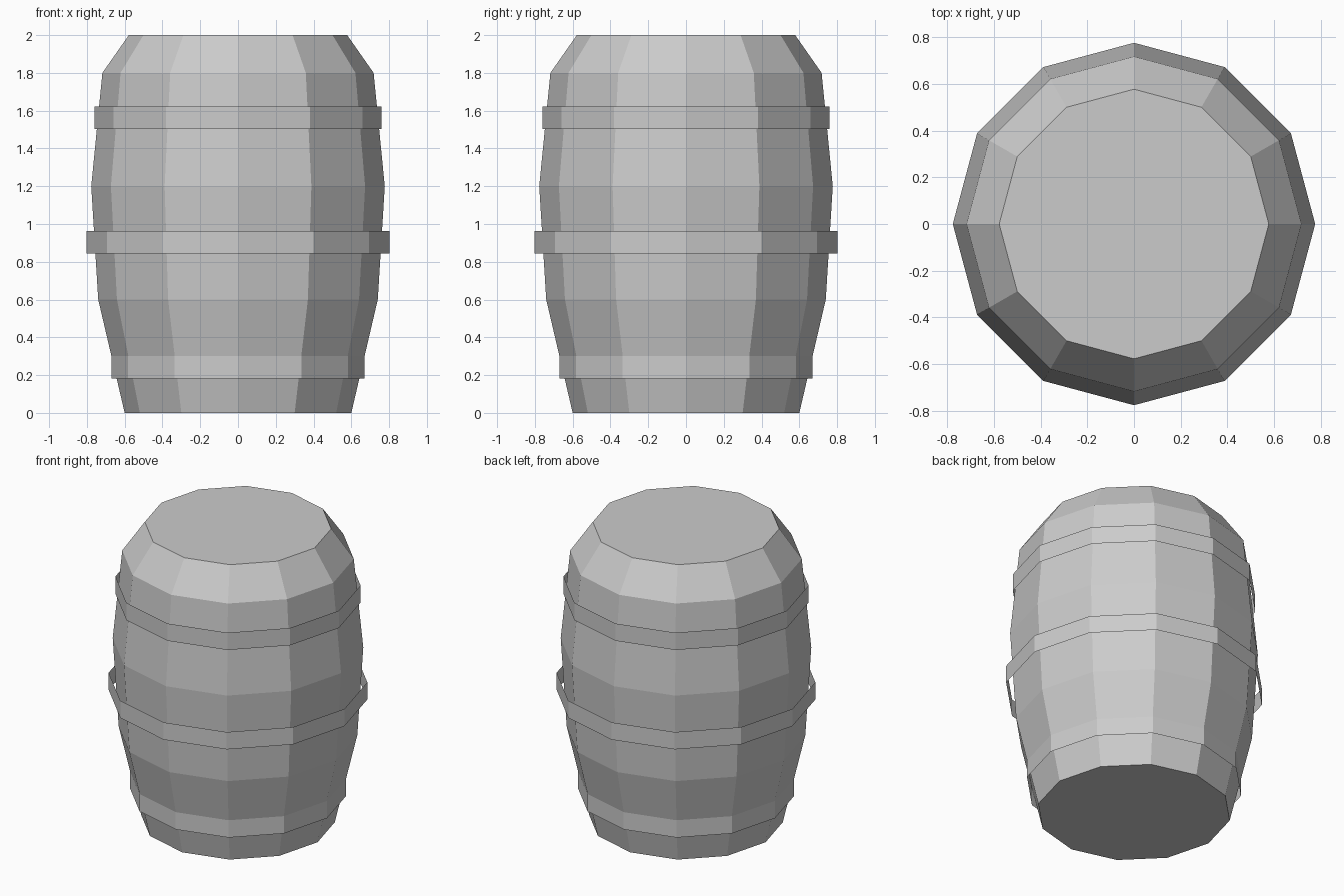
import bpy, bmesh
from math import cos, sin, pi

if "Cube" in bpy.data.objects:
    bpy.data.objects.remove(bpy.data.objects["Cube"])

SIDES = 12


def lathe(name, profile, capped):
    """Spin a (radius, z) profile into a 12-sided flat-shaded object."""
    bm = bmesh.new()
    rings = [[bm.verts.new((r * cos(2 * pi * i / SIDES), r * sin(2 * pi * i / SIDES), z))
              for i in range(SIDES)] for r, z in profile]
    for low, high in zip(rings, rings[1:]):
        for i in range(SIDES):
            j = (i + 1) % SIDES
            bm.faces.new((low[i], low[j], high[j], high[i]))
    if capped:
        bm.faces.new(rings[0][::-1])
        bm.faces.new(rings[-1])
    mesh = bpy.data.meshes.new(name)
    bm.to_mesh(mesh)
    bm.free()
    obj = bpy.data.objects.new(name, mesh)
    bpy.context.collection.objects.link(obj)
    return obj


# Barrel body with flat lid and base
lathe("barrel_body", [(0.60, 0), (0.74, 0.6), (0.777, 1.2), (0.718, 1.8), (0.578, 2.0)], True)

# Hoops: thin open strips around the body
for name, radius, z in (("lower_hoop", 0.671, 0.183),
                        ("middle_hoop", 0.802, 0.845),
                        ("upper_hoop", 0.76, 1.503)):
    lathe(name, [(radius, z), (radius, z + 0.118)], False)
